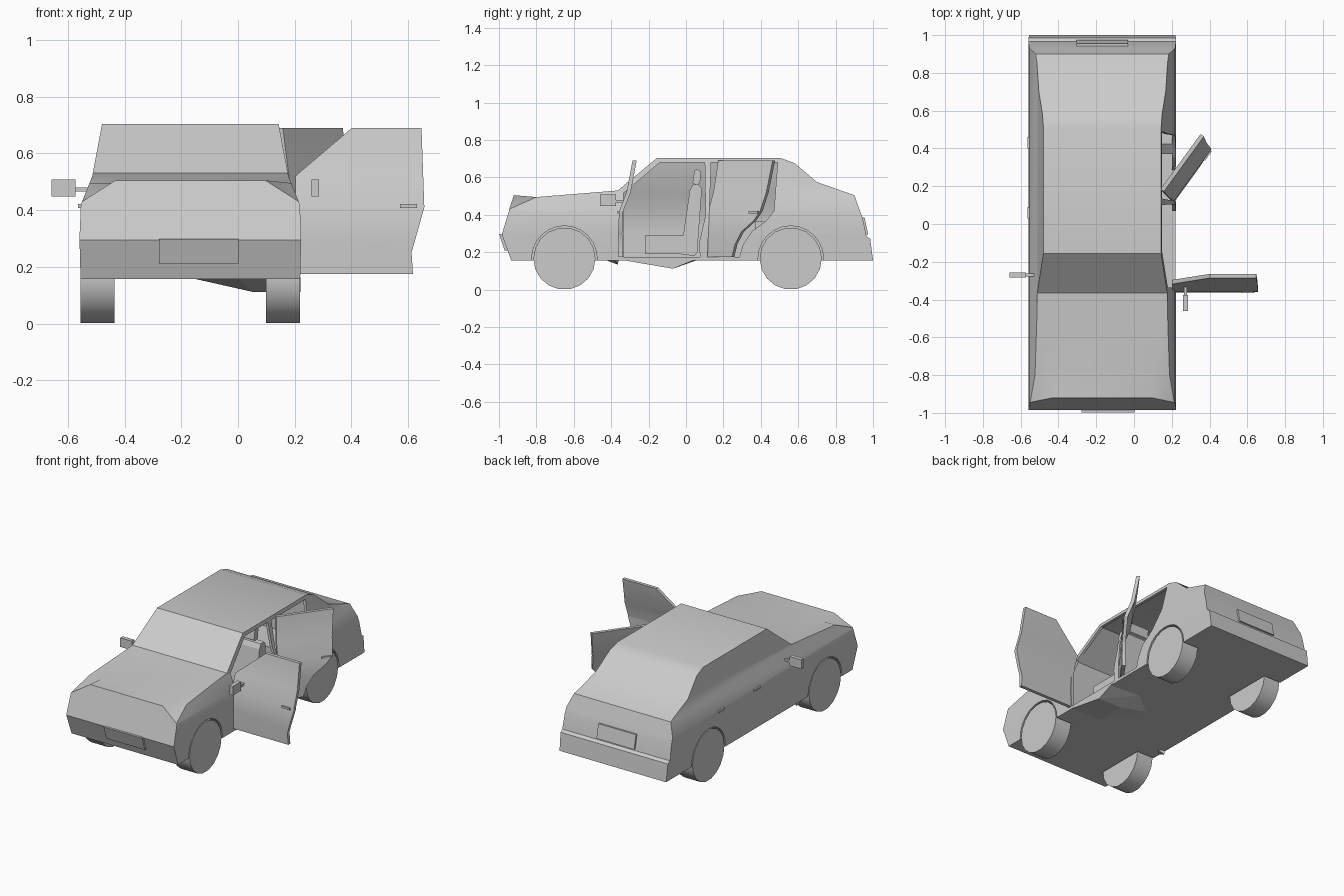
import bpy, bmesh, math
from mathutils import Matrix

if "Cube" in bpy.data.objects:
    bpy.data.objects.remove(bpy.data.objects["Cube"])

XC = -0.168                      # body centre line (open doors shift it off x = 0)
LEVELS = (0.30, 0.42, 0.52)      # heights where the body sides change slope
HALF = ((0.0, 0.383), (0.30, 0.391), (0.42, 0.386), (0.52, 0.346), (0.70, 0.312), (0.8, 0.295))


def hw(z):
    """Half width of the body at height z."""
    for (z0, w0), (z1, w1) in zip(HALF, HALF[1:]):
        if z <= z1:
            return w0 + (w1 - w0) * (z - z0) / (z1 - z0)
    return HALF[-1][1]


def make(name, bm):
    bmesh.ops.recalc_face_normals(bm, faces=bm.faces)
    me = bpy.data.meshes.new(name)
    bm.to_mesh(me)
    bm.free()
    ob = bpy.data.objects.new(name, me)
    bpy.context.collection.objects.link(ob)
    return ob


def prism(name, profile, columns, fn=None, levels=()):
    """Extrude a (y, z) profile across x columns, slice at levels, then reshape each vertex."""
    bm = bmesh.new()
    rows = [[bm.verts.new((x, y, z)) for y, z in profile] for x in columns]
    n = len(profile)
    for a, b in zip(rows, rows[1:]):
        for i in range(n):
            j = (i + 1) % n
            bm.faces.new((a[i], a[j], b[j], b[i]))
    for cap in (rows[0], rows[-1]):
        bm.faces.new(cap)
    # bottom and other strips stay quads; sides get bent at each level
    for z in levels:
        bmesh.ops.bisect_plane(bm, geom=bm.verts[:] + bm.edges[:] + bm.faces[:],
                               plane_co=(0, 0, z), plane_no=(0, 0, 1), dist=1e-5)
    if fn:
        for v in bm.verts:
            v.co = fn(*v.co)
    return make(name, bm)


def box(name, x, y, z, fn=None):
    return prism(name, [(y[0], z[0]), (y[1], z[0]), (y[1], z[1]), (y[0], z[1])], x, fn)


def cylinder(name, x, y, z, r, width, sides):
    bm = bmesh.new()
    bmesh.ops.create_cone(bm, cap_ends=True, segments=sides, radius1=r, radius2=r, depth=width,
                          matrix=Matrix.Translation((x, y, z)) @ Matrix.Rotation(math.pi / 2, 4, 'Y'))
    return make(name, bm)


def hull(name, pts):
    bm = bmesh.new()
    for p in pts:
        bm.verts.new(p)
    bmesh.ops.convex_hull(bm, input=bm.verts)
    return make(name, bm)


def cut(target, cutter):
    mod = target.modifiers.new("cut", 'BOOLEAN')
    mod.operation, mod.solver, mod.object = 'DIFFERENCE', 'EXACT', cutter
    bpy.context.view_layer.objects.active = target
    bpy.ops.object.modifier_apply(modifier=mod.name)
    bpy.data.objects.remove(cutter)


def smooth(ob, angle=25):
    bpy.ops.object.select_all(action='DESELECT')
    ob.select_set(True)
    bpy.context.view_layer.objects.active = ob
    bpy.ops.object.shade_smooth_by_angle(angle=math.radians(angle))


# Body: side profile with tapered sides and dropped front corners of the hood
def body_shape(u, y, z):
    if abs(u) > 0.9 and y < -0.85 and z > 0.45:
        z = 0.43
        y = -0.945
    return XC + u * hw(z), y, z


profile = [(-0.935, 0.157), (-0.985, 0.295), (-0.92, 0.505), (-0.80, 0.495), (-0.365, 0.53),
           (-0.155, 0.704), (0.505, 0.704), (0.58, 0.677), (0.70, 0.575), (0.90, 0.505),
           (0.945, 0.38), (0.965, 0.285), (0.985, 0.272), (1.0, 0.157)]
body = prism("car_body", profile, (-1, -0.75, 0.75, 1), body_shape, LEVELS)

# Hollow cabin
cabin = [(-0.345, 0.17), (-0.345, 0.515), (-0.15, 0.686), (0.50, 0.686), (0.56, 0.665),
         (0.60, 0.62), (0.60, 0.365), (0.37, 0.365), (0.37, 0.17)]
cut(body, prism("cabin_cutter", cabin, (-1, 1),
                lambda u, y, z: (XC + u * (hw(z) - 0.018), y, z), LEVELS))

# Door openings on the right side
front_open = [(-0.335, 0.175), (0.075, 0.175), (0.07, 0.25), (0.105, 0.40), (0.10, 0.68),
              (-0.14, 0.68), (-0.335, 0.515)]
rear_open = [(0.115, 0.175), (0.285, 0.175), (0.305, 0.24), (0.35, 0.31), (0.43, 0.37),
             (0.47, 0.42), (0.49, 0.68), (0.135, 0.68)]
for opening in (front_open, rear_open):
    cut(body, prism("door_cutter", opening, (XC + 0.22, XC + 0.5)))

# Wheels and wheel arches
for y in (-0.65, 0.56):
    for side in (-1, 1):
        cut(body, cylinder("arch_cutter", XC + side * 0.36, y, 0.166, 0.175, 0.2, 24))
        wheel = cylinder("wheel", XC + side * 0.327, y, 0.166, 0.166, 0.12, 18)
        smooth(wheel)
smooth(body)


# Open doors: built closed on the body surface, then swung about the front hinge
def swing(hinge_y, degrees):
    c, s = math.cos(math.radians(degrees)), math.sin(math.radians(degrees))
    hx = XC + 0.37

    def turn(x, y, z):
        dx, dy = x - hx, y - hinge_y
        return hx + dx * c + dy * s, hinge_y - dx * s + dy * c, z
    return turn


def closed(x, y, z):
    return x, y, z


def mirrored(x, y, z):
    return 2 * XC - x, y, z


def door(name, outline, turn):
    ob = prism(name, outline, (-0.02, 0.002),
               lambda u, y, z: turn(XC + hw(z) + u, y, z), LEVELS)
    smooth(ob)


def wing_mirror(name, fn):
    box(name, (XC + 0.405, XC + 0.49), (-0.283, -0.257), (0.448, 0.508), fn)
    box(name + "_arm", (XC + 0.36, XC + 0.41), (-0.277, -0.262), (0.466, 0.480), fn)


def handle(name, y, fn):
    box(name, (XC + 0.38, XC + 0.396), (y, y + 0.06), (0.408, 0.421), fn)


turn_front = swing(-0.34, 90)
turn_rear = swing(0.14, 36)
door("front_door", front_open[:3] + [(0.115, 0.41), (0.105, 0.69), (-0.14, 0.69), (-0.34, 0.52)], turn_front)
door("rear_door", rear_open[:6] + [(0.50, 0.69), (0.14, 0.69)], turn_rear)
wing_mirror("right_mirror", turn_front)
wing_mirror("left_mirror", mirrored)
for name, y, fn in (("right_front_handle", 0.03, turn_front), ("right_rear_handle", 0.40, turn_rear),
                    ("left_front_handle", 0.03, mirrored), ("left_rear_handle", 0.40, mirrored)):
    handle(name, y, fn)

# Front seats with headrests
back = [(-0.03, 0.19), (0.045, 0.18), (0.06, 0.20), (0.085, 0.54), (0.065, 0.565), (0.035, 0.56), (0.02, 0.53)]
rest = [(0.035, 0.57), (0.045, 0.635), (0.06, 0.645), (0.08, 0.63), (0.075, 0.57), (0.055, 0.56)]
for side in (-1, 1):
    cx = XC + side * 0.19
    for name, outline, w in (("seat_back", back, 0.12), ("headrest", rest, 0.07)):
        prism(name, outline, (cx - w, cx + w))
    box("seat_cushion", (cx - 0.12, cx + 0.12), (-0.22, 0.0), (0.19, 0.29))

# Number plates without lettering, following the bumper slopes
prism("front_plate", [(-0.955, 0.21), (-0.97, 0.21), (-0.999, 0.298), (-0.98, 0.298)],
      (XC + 0.03 - 0.14, XC + 0.03 + 0.14))
prism("rear_plate", [(0.95, 0.295), (0.974, 0.295), (0.955, 0.385), (0.93, 0.385)],
      (XC - 0.137, XC + 0.137))

# Dented floor pan under the right door and small bent flap on the left
hull("dented_floor", [(-0.15, -0.07, 0.157), (0.05, -0.07, 0.112), (0.22, -0.07, 0.112),
                      (0.22, -0.35, 0.16), (0.22, 0.06, 0.165), (0.0, -0.33, 0.158), (0.0, 0.06, 0.158)])
hull("bent_flap", [(-0.55, -0.43, 0.158), (-0.55, -0.365, 0.134), (-0.55, -0.36, 0.158), (-0.50, -0.38, 0.158)])
